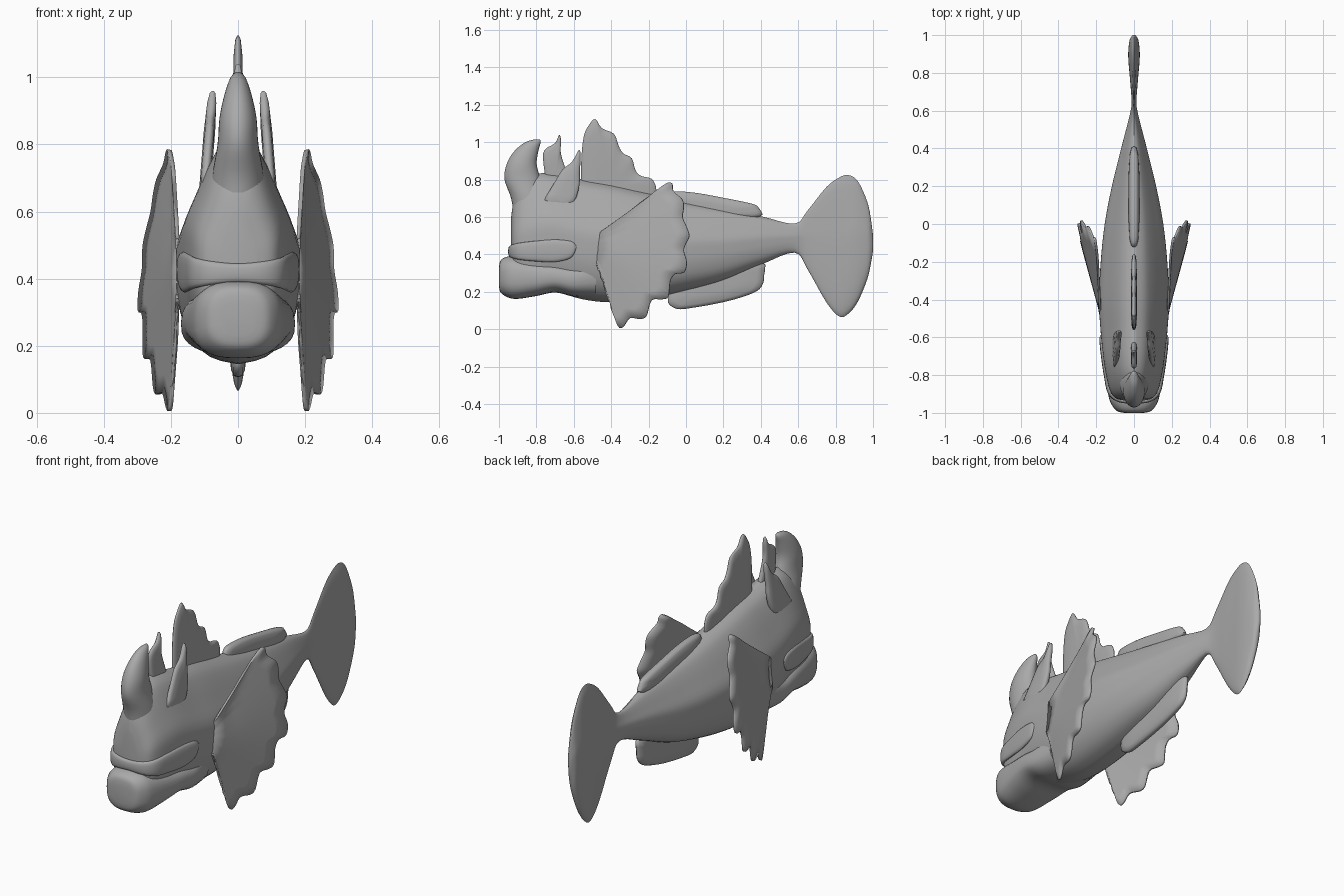
import bpy, bmesh, math
from mathutils import Vector

if "Cube" in bpy.data.objects:
    bpy.data.objects.remove(bpy.data.objects["Cube"])

grey = bpy.data.materials.new("matte grey")
grey.use_nodes = True
grey.diffuse_color = (0.4, 0.4, 0.4, 1)
grey.node_tree.nodes["Principled BSDF"].inputs["Base Color"].default_value = grey.diffuse_color


def spline(points, steps=4):
    """Catmull-Rom curve through tuples of any length."""
    out = []
    last = len(points) - 1
    for i in range(last):
        a, b = points[max(i - 1, 0)], points[i]
        c, d = points[i + 1], points[min(i + 2, last)]
        for s in range(steps):
            t = s / steps
            out.append(tuple(
                q + t * ((r - p) + t * (2 * p - 5 * q + 4 * r - u + t * (3 * q - p - 3 * r + u))) / 2
                for p, q, r, u in zip(a, b, c, d)))
    return out + [tuple(points[-1])]


def finish(name, bm, angle=60):
    bmesh.ops.recalc_face_normals(bm, faces=bm.faces)
    mesh = bpy.data.meshes.new(name)
    bm.to_mesh(mesh)
    bm.free()
    ob = bpy.data.objects.new(name, mesh)
    bpy.context.collection.objects.link(ob)
    mesh.materials.append(grey)
    bpy.ops.object.select_all(action="DESELECT")
    ob.select_set(True)
    bpy.context.view_layer.objects.active = ob
    bpy.ops.object.shade_smooth_by_angle(angle=math.radians(angle))
    return ob


def loft(name, rings):
    """Skin closed rings and cap both ends."""
    bm = bmesh.new()
    rows = [[bm.verts.new(p) for p in ring] for ring in rings]
    n = len(rows[0])
    for a, b in zip(rows, rows[1:]):
        for i in range(n):
            j = (i + 1) % n
            bm.faces.new((a[i], a[j], b[j], b[i]))
    bm.faces.new(rows[0])
    bm.faces.new(rows[-1])
    return finish(name, bm)


def oval(power=1.0, count=32):
    """Unit oval; a power below one makes it boxier."""
    def soft(v):
        return math.copysign(abs(v) ** power, v)
    return [(soft(math.cos(math.tau * i / count)), soft(math.sin(math.tau * i / count)))
            for i in range(count)]


def fin(name, outline, root, half, place=lambda y, z: 0.0):
    """Lens-shaped blade whose rings shrink toward its root point."""
    edge = spline(outline, 3)
    levels = [(1, 0.15), (0.97, 0.5), (0.85, 0.8), (0.5, 1), (0.1, 1)]
    rings = []
    for side in (-1, 1):
        part = []
        for k, thick in levels:
            ring = []
            for y, z in edge:
                yy, zz = root[0] + (y - root[0]) * k, root[1] + (z - root[1]) * k
                ring.append((place(yy, zz) + side * thick * half, yy, zz))
            part.append(ring)
        rings += part[::-1] if side < 0 else part
    return loft(name, rings)


# Body and tail: stations are y, bottom, top, half width
half_section = spline([(0, 0), (.45, .035), (.8, .14), (.97, .3), (1, .45), (.97, .58),
                       (.76, .72), (.52, .86), (.3, .95), (0, 1)], 3)
section = half_section + [(-x, z) for x, z in half_section[-2:0:-1]]
stations = spline([
    (-.935, .32, .6, .05), (-.92, .25, .69, .1), (-.88, .2, .78, .128), (-.8, .19, .83, .148),
    (-.7, .2, .83, .163), (-.55, .16, .8, .178), (-.4, .145, .775, .185), (-.2, .165, .73, .176),
    (0, .205, .685, .155), (.2, .26, .645, .117), (.4, .345, .605, .068), (.58, .41, .565, .022),
    (.65, .32, .635, .013), (.75, .145, .76, .02), (.82, .068, .812, .026), (.87, .085, .824, .03),
    (.92, .15, .79, .03), (.97, .27, .68, .024), (.99, .36, .58, .015), (1, .42, .5, .006)])
loft("body_and_tail", [[(x * w, y, b + (t - b) * z) for x, z in section]
                       for y, b, t, w in stations])

# Lower jaw
jaw = spline([(-1, .23, .33, .05), (-.99, .195, .37, .09), (-.95, .17, .39, .122),
              (-.9, .163, .39, .137), (-.8, .178, .375, .153), (-.7, .197, .36, .166),
              (-.6, .175, .355, .17), (-.48, .17, .4, .16)])
loft("lower_jaw", [[(x * w, y, (b + t) / 2 + z * (t - b) / 2) for x, z in oval(.75)]
                   for y, b, t, w in jaw])

# Upper lip wraps around the snout: x, y, centre height, half height
lip_half = [(.165, -.592, .44, .012), (.17, -.615, .427, .045), (.162, -.7, .42, .06),
            (.147, -.8, .418, .055), (.127, -.89, .417, .045), (.08, -.93, .417, .035)]
lip = spline(lip_half + [(0, -.938, .417, .028)] + [(-p[0],) + p[1:] for p in lip_half[::-1]])
lip_rings = []
for i, (x, y, z, h) in enumerate(lip):
    a, b = lip[max(i - 1, 0)], lip[min(i + 1, len(lip) - 1)]
    out = Vector((b[1] - a[1], a[0] - b[0])).normalized() * .013
    lip_rings.append([(x + out.x * u, y + out.y * u, z + h * v) for u, v in oval(.8, 16)])
loft("upper_lip", lip_rings)

# Nose horn: stations are z, front, back, half width
horn = spline([(.6, -.92, -.7, .085), (.7, -.935, -.74, .078), (.8, -.97, -.775, .061),
               (.88, -.96, -.798, .055), (.95, -.92, -.79, .04), (1, -.86, -.777, .022),
               (1.016, -.805, -.783, .005)])
loft("nose_horn", [[(x * w, (f + b) / 2 + y * (b - f) / 2, z) for x, y in oval()]
                   for z, f, b, w in horn])

# Fins along the middle
fin("small_crest", [(-.75, .8), (-.765, .92), (-.75, .965), (-.7, .995), (-.678, 1.04),
                    (-.668, 1.01), (-.67, .95), (-.655, .89), (-.62, .8)], (-.7, .81), .016)
fin("tall_crest", [(-.56, .74), (-.56, .9), (-.547, 1.03), (-.52, 1.09), (-.485, 1.125),
                   (-.45, 1.075), (-.385, 1.045), (-.36, .98), (-.335, .94), (-.29, .915),
                   (-.27, .85), (-.24, .82), (-.185, .805), (-.16, .76), (-.16, .7)],
    (-.4, .75), .016)
fin("rear_dorsal_fin", [(-.13, .68), (-.115, .725), (-.07, .738), (.05, .73), (.2, .703),
                        (.35, .672), (.388, .65), (.39, .6), (.13, .6)], (.14, .63), .028)
fin("belly_fin", [(-.09, .2), (-.097, .145), (-.06, .113), (0, .11), (.2, .145), (.35, .19),
                  (.405, .23), (.418, .29), (.4, .36), (.15, .3)], (.14, .25), .026)

# Paired ear fins and fan-shaped chest fins
ear = [(-.76, .69), (-.7, .79), (-.66, .855), (-.61, .895), (-.572, .96), (-.563, .92),
       (-.568, .84), (-.57, .77), (-.6, .68), (-.68, .64)]
fan = [(-.46, .52), (-.3, .635), (-.12, .77), (-.075, .78), (-.068, .74), (-.02, .695),
       (-.012, .65), (-.018, .6), (.002, .55), (.018, .5), (0, .46), (-.012, .42), (.004, .36),
       (-.01, .305), (-.06, .295), (-.085, .255), (-.095, .175), (-.13, .16), (-.185, .155),
       (-.21, .075), (-.24, .055), (-.3, .06), (-.33, .02), (-.355, .008), (-.38, .06),
       (-.42, .2), (-.455, .3), (-.48, .34)]
edge = spline(fan, 3)
for side, label in ((1, "left"), (-1, "right")):
    fin(label + "_ear_fin", ear, (-.63, .72), .017,
        lambda y, z: side * (.097 - .08 * (z - .69)))
    bm = bmesh.new()
    rows = []
    for i, (y, z) in enumerate(edge):
        t = i / (len(edge) - 1)
        by, bz = -.46 - .02 * t, .52 - .18 * t
        row = []
        for k in range(7):
            yy, zz = by + (y - by) * k / 6, bz + (z - bz) * k / 6
            r = math.hypot(yy + .47, zz - .42)
            angle = math.atan2(zz - .42, yy + .47) + .28
            cup = max(math.cos(1.3 * angle), .15)
            row.append(bm.verts.new((side * (.177 + .245 * r * cup), yy, zz)))
        rows.append(row)
    for a, b in zip(rows, rows[1:]):
        for k in range(6):
            bm.faces.new((a[k], b[k], b[k + 1], a[k + 1]))
    chest = finish(label + "_chest_fin", bm)
    thick = chest.modifiers.new("thickness", "SOLIDIFY")
    thick.thickness = .012
    thick.offset = 0
